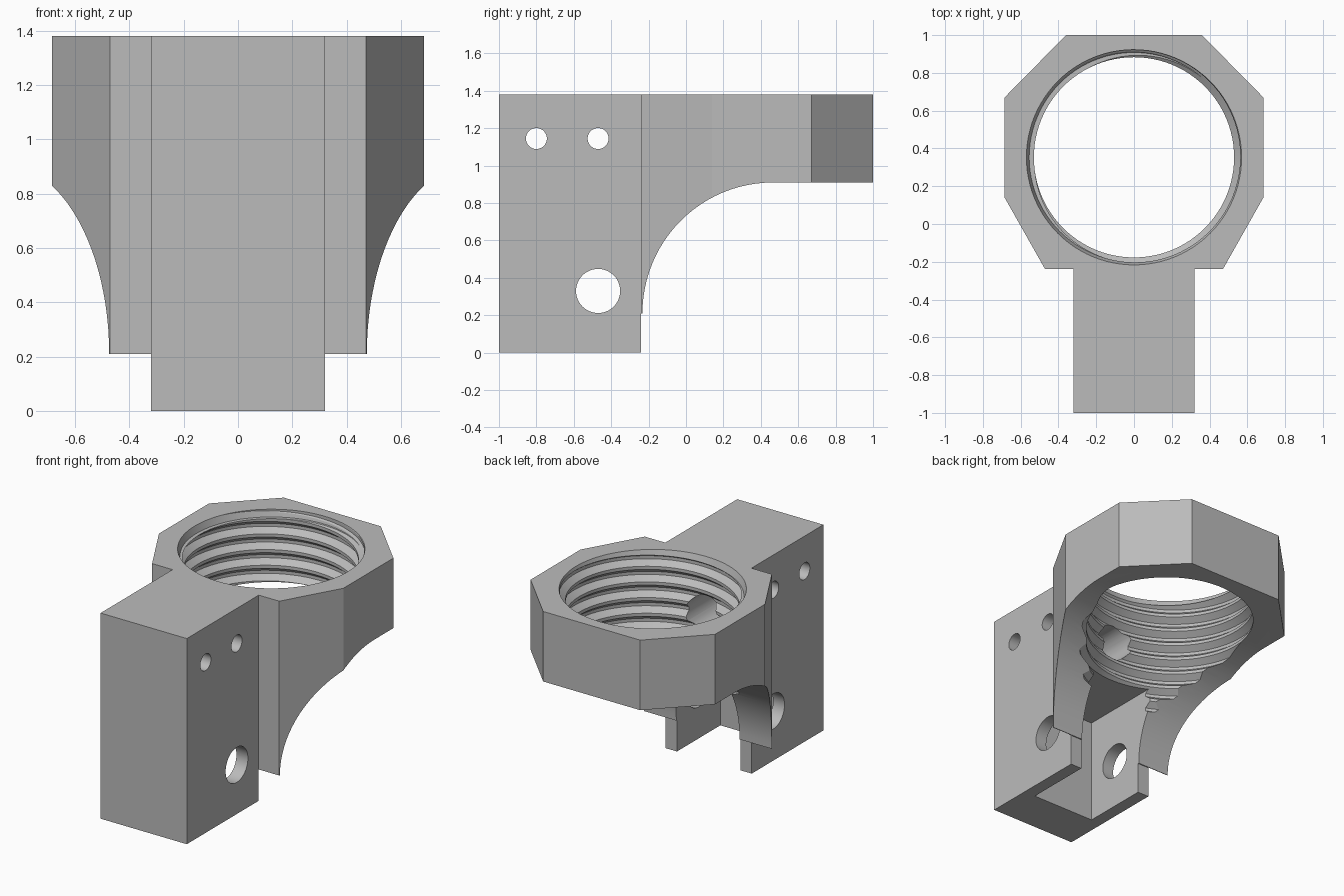
import bpy, bmesh
from math import sin, cos, pi
from mathutils import Vector

if "Cube" in bpy.data.objects:
    bpy.data.objects.remove(bpy.data.objects["Cube"], do_unlink=True)

TOP = 1.38
BORE_Y = 0.353

grey = bpy.data.materials.new("light grey")
grey.use_nodes = True
colour = (0.5, 0.5, 0.5, 1)
grey.diffuse_color = colour
grey.node_tree.nodes["Principled BSDF"].inputs["Base Color"].default_value = colour


def finish(bm, name):
    bmesh.ops.recalc_face_normals(bm, faces=bm.faces)
    mesh = bpy.data.meshes.new(name)
    bm.to_mesh(mesh)
    bm.free()
    mesh.materials.append(grey)
    obj = bpy.data.objects.new(name, mesh)
    bpy.context.collection.objects.link(obj)
    return obj


def prism(name, points, direction):
    """Extrude a flat outline along a direction."""
    bm = bmesh.new()
    face = bm.faces.new([bm.verts.new(p) for p in points])
    new = bmesh.ops.extrude_face_region(bm, geom=[face])["geom"]
    bmesh.ops.translate(bm, vec=direction,
                        verts=[v for v in new if isinstance(v, bmesh.types.BMVert)])
    return finish(bm, name)


def rod(name, start, end, r1, r2=None, segments=48):
    """Cylinder or cone between two points."""
    start, end = Vector(start), Vector(end)
    axis = end - start
    bm = bmesh.new()
    bmesh.ops.create_cone(bm, cap_ends=True, segments=segments, radius1=r1,
                          radius2=r1 if r2 is None else r2, depth=axis.length)
    turn = Vector((0, 0, 1)).rotation_difference(axis).to_matrix()
    bmesh.ops.rotate(bm, matrix=turn, verts=bm.verts)
    bmesh.ops.translate(bm, vec=(start + end) / 2, verts=bm.verts)
    return finish(bm, name)


def helical_thread(name, low, pitch, turns, segments=96):
    """Solid screw whose columns climb one pitch per revolution."""
    form = [(0, 0.53), (0.2, 0.53), (0.5, 0.57), (0.7, 0.57)]
    step = len(form)
    bm = bmesh.new()
    columns = []
    for j in range(segments):
        a = 2 * pi * j / segments
        columns.append([
            bm.verts.new((r * cos(a), BORE_Y + r * sin(a),
                          low + pitch * (t + phase + j / segments)))
            for t in range(turns) for phase, r in form])
    for j in range(segments):
        here, there = columns[j], columns[(j + 1) % segments]
        if j == segments - 1:
            there = there[step:]
        for k in range(len(there) - 1):
            bm.faces.new((here[k], there[k], there[k + 1], here[k + 1]))
    # Close both ends with fans to the axis
    middle = low + pitch * turns / 2
    rim = [e for e in bm.edges if e.is_boundary]
    for upper in (False, True):
        height = low + pitch * (turns + 1) if upper else low - pitch
        apex = bm.verts.new((0, BORE_Y, height))
        for e in rim:
            if (e.verts[0].co.z > middle) == upper:
                bm.faces.new((e.verts[0], e.verts[1], apex))
    return finish(bm, name)


def cut(target, tool):
    mod = target.modifiers.new("cut", "BOOLEAN")
    mod.operation = "DIFFERENCE"
    mod.solver = "EXACT"
    mod.object = tool
    bpy.context.view_layer.objects.active = target
    bpy.ops.object.modifier_apply(modifier=mod.name)
    bpy.data.objects.remove(tool, do_unlink=True)


# Plan outline: square block joined to a faceted collar
half = [(0.32, -1), (0.32, -0.237), (0.472, -0.237),
        (0.685, 0.14), (0.685, 0.67), (0.36, 1)]
outline = half + [(-x, y) for x, y in reversed(half)]
body = prism("threaded_bracket", [(x, y, 0) for x, y in outline], (0, 0, TOP))

# Curved relief under the collar
arc = [(0.465 - 0.698 * sin(t * pi / 48), 0.21 + 0.7 * cos(t * pi / 48))
       for t in range(25)]
side = [(-0.24, 0.21), (-0.24, -0.2), (1.2, -0.2), (1.2, 0.91)] + arc
cut(body, prism("relief", [(-1, y, z) for y, z in side], (2, 0, 0)))

# Threaded bore and its lead-in
cut(body, helical_thread("thread", -0.4, 0.105, 20))
cut(body, rod("lead_in", (0, BORE_Y, 1.335), (0, BORE_Y, 1.39),
              0.555, 0.573, 96))

# Slot open to the bottom and the bore
slot = [(-0.235, -0.7), (0.235, -0.7), (0.235, 0.1), (-0.235, 0.1)]
cut(body, prism("slot", [(x, y, -0.1) for x, y in slot], (0, 0, 0.81)))

# Cross holes and blind hole reaching forward from the bore
for y, z, radius in ((-0.8, 1.145, 0.056), (-0.47, 1.145, 0.056), (-0.47, 0.33, 0.118)):
    cut(body, rod("cross_hole", (-0.5, y, z), (0.5, y, z), radius))
cut(body, rod("blind_hole", (0, -0.85, 1), (0, 0.2, 1), 0.12))

# Smooth curved walls, crisp edges
bpy.ops.object.select_all(action="DESELECT")
body.select_set(True)
bpy.context.view_layer.objects.active = body
bpy.ops.object.shade_smooth_by_angle(angle=pi / 9)
